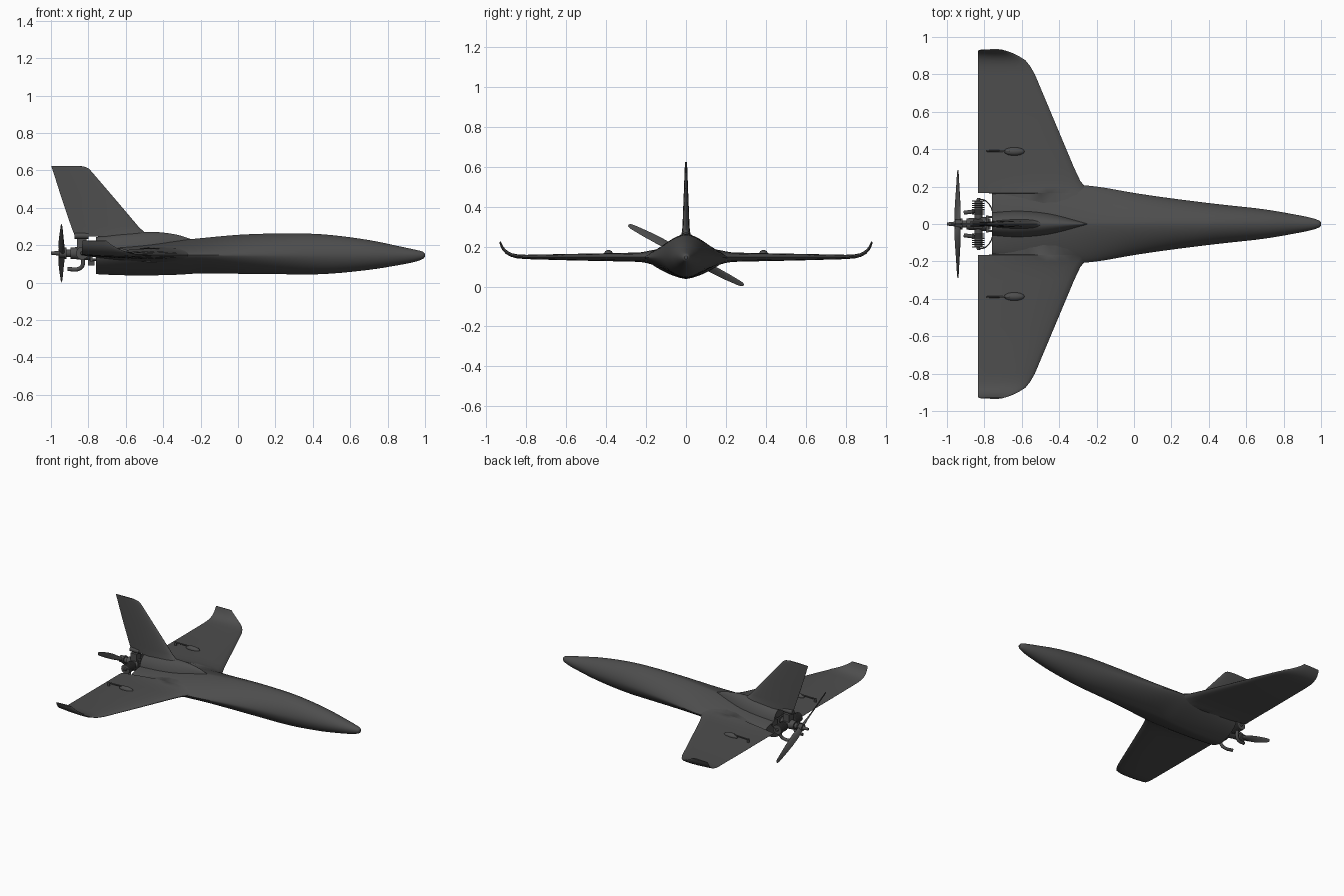
import bpy, bmesh, math
from mathutils import Vector, Matrix

if "Cube" in bpy.data.objects:
    bpy.data.objects.remove(bpy.data.objects["Cube"])

grey = bpy.data.materials.new("dark_grey")
grey.diffuse_color = (0.075, 0.075, 0.075, 1)
grey.use_nodes = True
grey.node_tree.nodes["Principled BSDF"].inputs["Base Color"].default_value = grey.diffuse_color


def finish(name, bm, angle=40):
    bmesh.ops.recalc_face_normals(bm, faces=bm.faces)
    me = bpy.data.meshes.new(name)
    bm.to_mesh(me)
    bm.free()
    me.shade_smooth()
    me.set_sharp_from_angle(angle=math.radians(angle))
    me.materials.append(grey)
    ob = bpy.data.objects.new(name, me)
    bpy.context.collection.objects.link(ob)
    return ob


def loft(name, rings, angle=40):
    bm = bmesh.new()
    rows = [[bm.verts.new(p) for p in r] for r in rings]
    n = len(rows[0])
    for a, b in zip(rows, rows[1:]):
        for i in range(n):
            j = (i + 1) % n
            bm.faces.new((a[i], a[j], b[j], b[i]))
    bm.faces.new(rows[0])
    bm.faces.new(rows[-1])
    return finish(name, bm, angle)


def smooth_rows(rows, steps=5):
    # Catmull-Rom between the given stations
    out = []
    for i in range(len(rows) - 1):
        p0, p1, p2, p3 = rows[max(i - 1, 0)], rows[i], rows[i + 1], rows[min(i + 2, len(rows) - 1)]
        L = p2[0] - p1[0]
        for k in range(steps):
            t = k / steps
            row = [p1[0] + L * t]
            for a, b, c, d, in zip(p0[1:], p1[1:], p2[1:], p3[1:]):
                m1 = (c - a) / (p2[0] - p0[0]) * L
                m2 = (d - b) / (p3[0] - p1[0]) * L
                row.append((2*t**3 - 3*t*t + 1)*b + (t**3 - 2*t*t + t)*m1
                           + (3*t*t - 2*t**3)*c + (t**3 - t*t)*m2)
            out.append(row)
    out.append(list(rows[-1]))
    return out


def body_ring(x, w, zt, zb, e, mid=0.146, n=48):
    pts = []
    for i in range(n):
        a = 2 * math.pi * i / n
        c, s = math.cos(a), math.sin(a)
        y = math.copysign(abs(c) ** (2 / e), c) * w
        h = zt - mid if s > 0 else mid - zb
        pts.append((x, y, mid + math.copysign(abs(s) ** (2 / e), s) * h))
    return pts


def foil(n=12):
    # unit foil outline: (chord fraction from leading edge, half thickness -0.5..0.5)
    def half(x):
        return 5 * (0.2969*math.sqrt(x) - 0.126*x - 0.3516*x*x + 0.2843*x**3 - 0.1015*x**4)
    xs = [0.5 - 0.5 * math.cos(math.pi * i / n) for i in range(n + 1)]
    return [(x, half(x)) for x in reversed(xs)] + [(x, -half(x)) for x in xs[1:]]


FOIL = foil()


def cylinder(name, p, q, r1, r2=None, seg=20):
    p, q = Vector(p), Vector(q)
    d = q - p
    bm = bmesh.new()
    m = Matrix.Translation((p + q) / 2) @ d.to_track_quat('Z', 'Y').to_matrix().to_4x4()
    bmesh.ops.create_cone(bm, cap_ends=True, segments=seg, radius1=r1,
                          radius2=r1 if r2 is None else r2, depth=d.length, matrix=m)
    return finish(name, bm)


def box(name, c, size):
    bm = bmesh.new()
    bmesh.ops.create_cube(bm, size=1, matrix=Matrix.Translation(c) @ Matrix.Diagonal((*size, 1)))
    return finish(name, bm)


def ellipsoid(name, c, r):
    bm = bmesh.new()
    bmesh.ops.create_uvsphere(bm, u_segments=20, v_segments=12, radius=1,
                              matrix=Matrix.Translation(c) @ Matrix.Diagonal((*r, 1)))
    return finish(name, bm)


def tube(name, pts, r):
    cu = bpy.data.curves.new(name, 'CURVE')
    cu.dimensions = '3D'
    cu.bevel_depth, cu.bevel_resolution, cu.use_fill_caps = r, 3, True
    sp = cu.splines.new('BEZIER')
    sp.bezier_points.add(len(pts) - 1)
    for b, p in zip(sp.bezier_points, pts):
        b.co = p
        b.handle_left_type = b.handle_right_type = 'AUTO'
    cu.materials.append(grey)
    bpy.context.collection.objects.link(bpy.data.objects.new(name, cu))


# Fuselage: x, half width, top, bottom, roundness
fuselage = [(1.0, .008, .153, .138, 2), (.99, .018, .164, .127, 2), (.95, .032, .175, .112, 2),
            (.88, .047, .190, .097, 1.95), (.7, .078, .227, .068, 1.9), (.45, .106, .258, .045, 1.8),
            (.2, .137, .262, .045, 1.65), (0, .166, .255, .047, 1.5), (-.2, .2, .237, .049, 1.35),
            (-.32, .208, .225, .042, 1.35), (-.5, .198, .206, .038, 1.4),
            (-.65, .18, .192, .04, 1.5), (-.76, .16, .178, .045, 1.6)]
loft("fuselage", [body_ring(*s) for s in smooth_rows(fuselage)])

# Rear cowl hump in front of and under the fin
hump = [(-.23, .005, .225, .14, 2), (-.32, .03, .254, .14, 2), (-.42, .056, .269, .14, 1.9),
        (-.52, .07, .270, .14, 1.9), (-.64, .074, .262, .14, 1.9), (-.76, .064, .243, .14, 1.9)]
loft("rear_cowl", [body_ring(*s) for s in smooth_rows(hump)])

# Wings with upturned tips: y, leading x, trailing x, centre z, thickness, tilt in degrees
wing = [(.08, -.2, -.76, .146, .10, 0), (.164, -.235, -.76, .146, .075, 0),
        (.166, -.236, -.835, .146, .075, 0), (.2, -.262, -.835, .147, .058, 0),
        (.23, -.287, -.835, .147, .048, 0), (.3, -.32, -.835, .147, .044, 0),
        (.55, -.425, -.835, .147, .034, 0), (.8, -.53, -.835, .148, .022, 3),
        (.845, -.556, -.835, .151, .02, 10), (.875, -.58, -.835, .158, .019, 25),
        (.897, -.615, -.835, .17, .017, 42), (.913, -.65, -.834, .186, .015, 55),
        (.924, -.68, -.833, .204, .012, 65), (.931, -.705, -.83, .224, .008, 72)]
for side, tag in ((1, "left"), (-1, "right")):
    rings = []
    for y, xl, xt, zc, th, tilt in wing:
        t = math.radians(tilt)
        rings.append([(xl + (xt - xl) * u, side * (y - math.sin(t) * v * th),
                       zc + math.cos(t) * v * th) for u, v in FOIL])
    loft("wing_" + tag, rings, 50)
    # Control linkage on the wing
    y = side * .388
    ellipsoid("servo_fairing_" + tag, (-.64, y, .164), (.055, .022, .019))
    cylinder("control_rod_" + tag, (-.65, y, .177), (-.785, y + side * .003, .174), .005, seg=10)
    box("control_horn_" + tag, (-.782, y + side * .003, .164), (.016, .008, .03))

# Tail fin: z, leading x, trailing x, thickness
fin = [(.245, -.44, -.87, .055), (.273, -.505, -.882, .042), (.3, -.533, -.892, .036),
       (.45, -.66, -.943, .024), (.59, -.78, -.987, .013), (.608, -.797, -.993, .012),
       (.618, -.815, -.997, .011), (.623, -.84, -.998, .009)]
loft("tail_fin", [[(xl + (xt - xl) * u, v * th, z) for u, v in FOIL] for z, xl, xt, th in fin], 50)

# Engine block, carburettor and mounts
Z = .157
cylinder("crankcase", (-.79, 0, Z), (-.895, 0, Z), .038, .03)
box("engine_mount", (-.785, 0, Z), (.012, .09, .09))
box("carburettor", (-.835, 0, .205), (.05, .05, .06))
cylinder("air_intake", (-.875, 0, .25), (-.8, 0, .25), .016)
box("ignition_box", (-.785, 0, .105), (.035, .06, .03))
for sy in (-1, 1):
    for dz in (-.035, .035):
        cylinder("mount_rod", (-.75, sy * .038, Z + dz), (-.79, sy * .038, Z + dz), .006, seg=10)
    # Finned cylinders, plugs and exhausts
    cylinder("cylinder_barrel", (-.832, 0, Z), (-.832, sy * .125, Z), .022)
    for k in range(7):
        y = sy * (.05 + k * .0115)
        cylinder("cooling_fin", (-.832, y, Z), (-.832, y + sy * .006, Z), .034)
    cylinder("spark_plug", (-.832, sy * .12, Z), (-.832, sy * .138, Z), .012, .008, 10)
    tube("plug_lead", [(-.832, sy * .134, Z), (-.795, sy * .125, Z + .015), (-.765, sy * .09, Z + .005),
                       (-.755, sy * .06, Z)], .003)
    tube("exhaust", [(-.832, sy * .085, .135), (-.83, sy * .08, .095), (-.85, sy * .07, .074),
                     (-.91, sy * .06, .072)], .011)

# Propeller hub and shaft
cylinder("prop_shaft", (-.89, 0, Z), (-.925, 0, Z), .02)
cylinder("prop_flange", (-.918, 0, Z), (-.928, 0, Z), .03)
cylinder("prop_hub", (-.928, 0, Z), (-.958, 0, Z), .024)
cylinder("prop_nut", (-.958, 0, Z), (-1.0, 0, Z), .013, .008)

# Propeller blades: radius, chord, thickness, pitch in degrees from the disc
blade = [(0, .036, .024, 60), (.03, .036, .02, 55), (.08, .046, .011, 45), (.15, .046, .008, 34),
         (.23, .038, .006, 26), (.3, .027, .004, 20), (.318, .02, .003, 18), (.325, .01, .002, 18)]
disc = math.atan2(-.148, .285)
for k in range(2):
    a = disc + math.pi * k
    out = Vector((0, math.cos(a), math.sin(a)))
    across = Vector((0, -math.sin(a), math.cos(a)))
    axis = Vector((1, 0, 0))
    rings = []
    for r, c, th, pitch in blade:
        p = math.radians(pitch)
        cd = across * math.cos(p) + axis * math.sin(p)
        td = axis * math.cos(p) - across * math.sin(p)
        rings.append([Vector((-.942, 0, Z)) + out * r + cd * (.45 - u) * c + td * v * th for u, v in FOIL])
    loft("propeller_blade", rings, 50)
